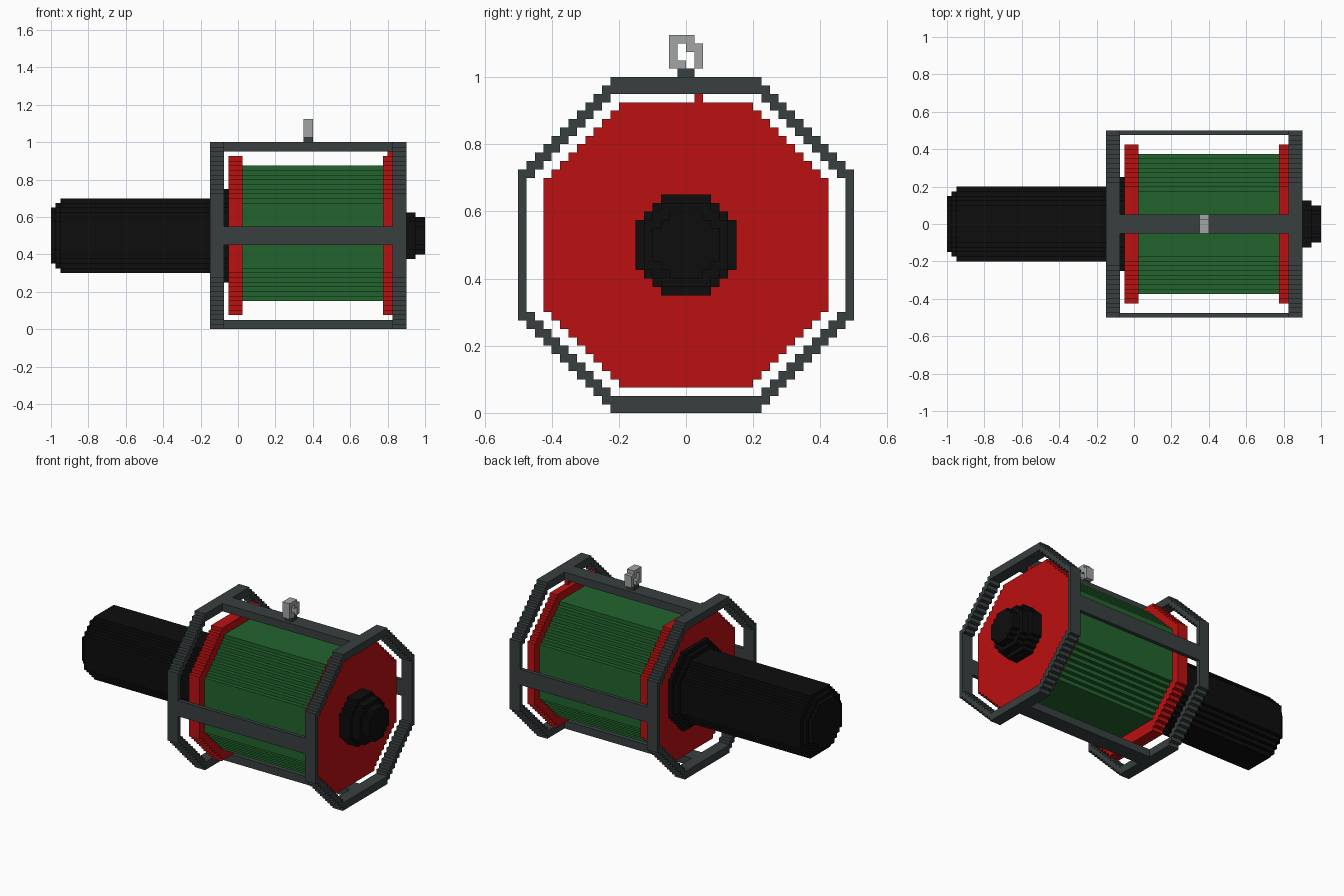
import bpy
import bmesh
import math

if "Cube" in bpy.data.objects:
    bpy.data.objects.remove(bpy.data.objects["Cube"])

U = 0.025      # block size
AXIS_Z = 0.5   # height of the main axis


def material(name, rgb):
    m = bpy.data.materials.new(name)
    m.diffuse_color = (*rgb, 1.0)
    m.use_nodes = True
    m.node_tree.nodes["Principled BSDF"].inputs["Base Color"].default_value = m.diffuse_color
    return m


RED = material("red", (0.50, 0.005, 0.005))
GREEN = material("green", (0.016, 0.127, 0.027))
FRAME = material("dark grey", (0.040, 0.050, 0.050))
BLACK = material("black", (0.004, 0.004, 0.004))
METAL = material("light grey", (0.36, 0.37, 0.37))


def octagon(r):
    """Block cells of a stepped octagon of radius r blocks."""
    limit = math.floor(r * math.sqrt(2))
    return {(i, j) for i in range(-r, r) for j in range(-r, r)
            if abs(i + 0.5) + abs(j + 0.5) <= limit}


def rect(i0, i1, j0, j1):
    return {(i, j) for i in range(i0, i1) for j in range(j0, j1)}


def extrude_cells(name, segments, mat):
    """Each segment is (cells in y/z, start x, end x); only outer faces are made."""
    bm = bmesh.new()
    for cells, x0, x1 in segments:
        cache = {}

        def vert(x, i, j):
            key = (x, i, j)
            if key not in cache:
                cache[key] = bm.verts.new((x, i * U, AXIS_Z + j * U))
            return cache[key]

        for i, j in cells:
            corners = [(i, j), (i + 1, j), (i + 1, j + 1), (i, j + 1)]
            bm.faces.new([vert(x1, *c) for c in corners])
            bm.faces.new([vert(x0, *c) for c in reversed(corners)])
            for k, (di, dj) in enumerate([(0, -1), (1, 0), (0, 1), (-1, 0)]):
                if (i + di, j + dj) not in cells:
                    a, b = corners[k], corners[(k + 1) % 4]
                    bm.faces.new([vert(x0, *a), vert(x0, *b), vert(x1, *b), vert(x1, *a)])
    me = bpy.data.meshes.new(name)
    bm.to_mesh(me)
    bm.free()
    me.materials.append(mat)
    ob = bpy.data.objects.new(name, me)
    bpy.context.collection.objects.link(ob)
    return ob


# Octagonal end rings, thicker at top and bottom than at the sides
ring = {(i, j) for i, j in octagon(20)
        if abs(i + 0.5) > 19 or abs(j + 0.5) > 18 or abs(i + 0.5) + abs(j + 0.5) > 26.5}
for side, x0, x1 in (("left", -0.15, -0.075), ("right", 0.825, 0.9)):
    extrude_cells(side + "_ring", [(ring, x0, x1)], FRAME)

# Bars joining the rings
bars = {"front_bar": rect(-20, -19, -2, 2), "back_bar": rect(19, 20, -2, 2),
        "top_bar": rect(-2, 2, 18, 20), "bottom_bar": rect(-2, 2, -20, -18)}
for name, cells in bars.items():
    extrude_cells(name, [(cells, -0.075, 0.825)], FRAME)

# Red end plates, the right one with a small tab
extrude_cells("left_plate", [(octagon(17), -0.05, 0.025)], RED)
extrude_cells("right_plate", [(octagon(17), 0.775, 0.825)], RED)
extrude_cells("plate_tab", [(rect(1, 2, 17, 18), 0.8, 0.825)], RED)

# Green drum, flattened by one block underneath
drum = {c for c in octagon(15) if c[1] >= -14}
extrude_cells("drum", [(drum, 0.025, 0.775)], GREEN)

# Long shaft with stepped tip and collar
extrude_cells("long_shaft", [(octagon(6), -1.0, -0.975), (octagon(7), -0.975, -0.95),
                             (octagon(8), -0.95, -0.1), (octagon(9), -0.1, -0.075),
                             (octagon(10), -0.075, -0.05)], BLACK)

# Short stepped shaft on the other end
extrude_cells("short_shaft", [(octagon(6), 0.825, 0.9), (octagon(5), 0.9, 0.95),
                              (octagon(4), 0.95, 1.0)], BLACK)

# Lifting eye on its base
extrude_cells("eye_base", [(rect(-1, 1, 20, 21), 0.35, 0.4)], FRAME)
eye = rect(-2, -1, 21, 25) | rect(1, 2, 21, 24) | {(-1, 21), (-1, 24), (0, 24), (0, 23)}
extrude_cells("lifting_eye", [(eye, 0.35, 0.4)], METAL)
